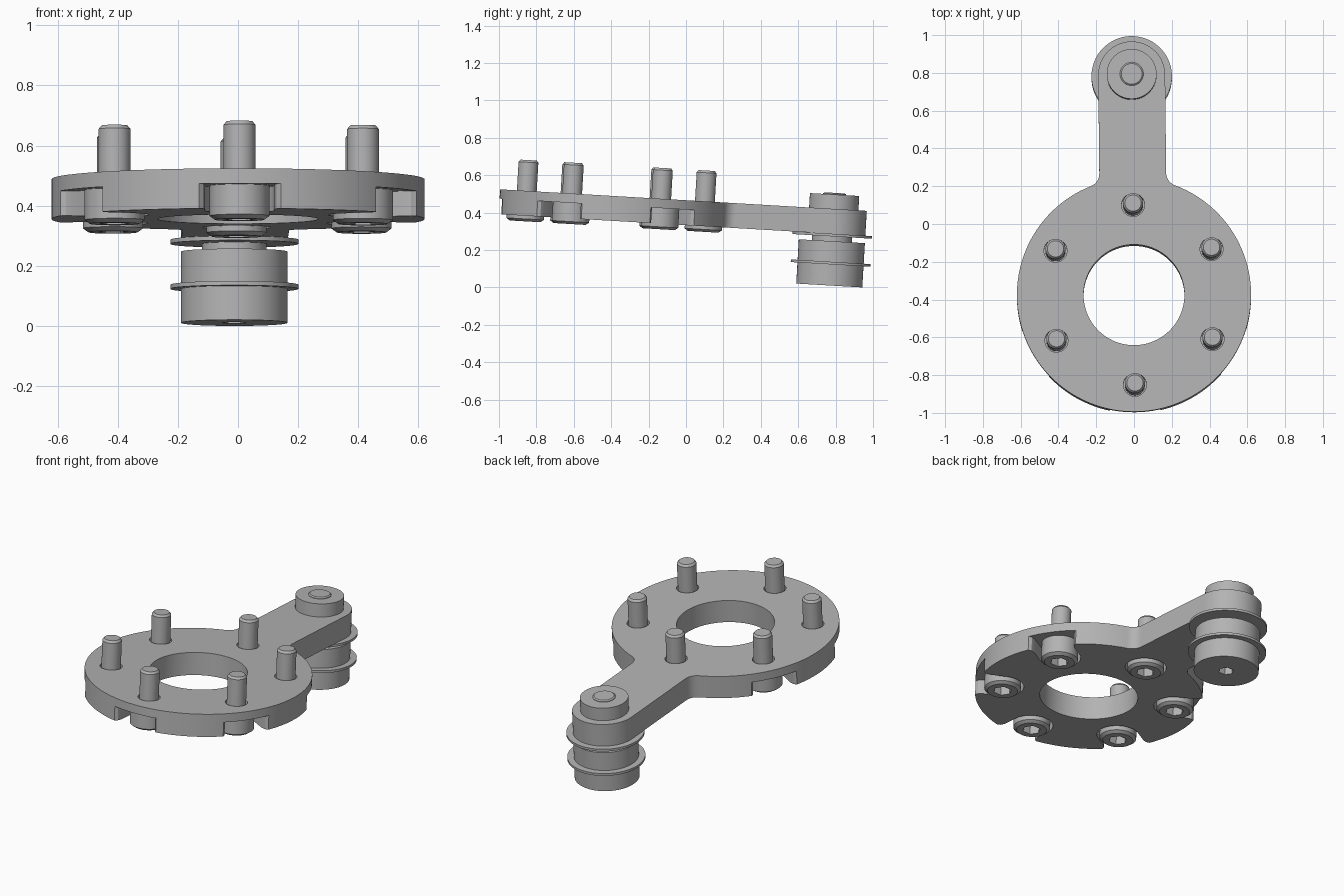
import bpy, bmesh
from math import sin, cos, pi, radians, sqrt, atan2
from mathutils import Matrix, Vector

if "Cube" in bpy.data.objects:
    bpy.data.objects.remove(bpy.data.objects["Cube"], do_unlink=True)

steel = bpy.data.materials.new("grey steel")
steel.use_nodes = True
GREY = (0.45, 0.45, 0.45, 1)
steel.diffuse_color = GREY
steel.node_tree.nodes["Principled BSDF"].inputs["Base Color"].default_value = GREY

# Whole assembly leans slightly; z = 0 in part space is the plate's top face
PLACE = (Matrix.Translation((0, -0.375, 0.488))
         @ Matrix.Rotation(radians(-3.36), 4, 'X')
         @ Matrix.Rotation(radians(0.6), 4, 'Z'))
RING, HOLE, BOLT_RING = 0.62, 0.267, 0.477
ARM_Y, ARM_HALF, FILLET = 1.167, 0.177, 0.07
THICK, POCKET_TOP = 0.133, -0.05


def make(name, bm):
    bmesh.ops.recalc_face_normals(bm, faces=bm.faces)
    mesh = bpy.data.meshes.new(name)
    bm.to_mesh(mesh)
    bm.free()
    mesh.materials.append(steel)
    obj = bpy.data.objects.new(name, mesh)
    bpy.context.collection.objects.link(obj)
    return obj


def prism(name, outline, bottom, top):
    bm = bmesh.new()
    face = bm.faces.new([bm.verts.new((x, y, bottom)) for x, y in outline])
    up = bmesh.ops.extrude_face_region(bm, geom=[face])["geom"]
    verts = [v for v in up if isinstance(v, bmesh.types.BMVert)]
    bmesh.ops.translate(bm, verts=verts, vec=(0, 0, top - bottom))
    return make(name, bm)


def lathe(name, profile, at=(0, 0), sides=64):
    """Turn (radius, height) points into a closed solid."""
    bm = bmesh.new()
    rings = [[bm.verts.new((at[0] + x, at[1] + y, z)) for x, y in arc(0, 0, r, 0, 2 * pi, sides)[:-1]]
             for r, z in profile]
    for a, b in zip(rings, rings[1:]):
        for i in range(sides):
            j = (i + 1) % sides
            bm.faces.new((a[i], a[j], b[j], b[i]))
    bm.faces.new(rings[0])
    bm.faces.new(rings[-1])
    return make(name, bm)


def arc(cx, cy, r, start, end, steps):
    return [(cx + r * cos(start + (end - start) * i / steps),
             cy + r * sin(start + (end - start) * i / steps)) for i in range(steps + 1)]


def cut(obj, cutter):
    cutter.hide_render = True
    mod = obj.modifiers.new("cut", 'BOOLEAN')
    mod.operation, mod.solver, mod.object = 'DIFFERENCE', 'EXACT', cutter
    bpy.context.view_layer.objects.active = obj
    bpy.ops.object.modifier_apply(modifier=mod.name)
    bpy.data.objects.remove(cutter, do_unlink=True)


def finish(obj):
    obj.data.transform(PLACE)
    bpy.ops.object.select_all(action='DESELECT')
    obj.select_set(True)
    bpy.context.view_layer.objects.active = obj
    bpy.ops.object.shade_smooth_by_angle(angle=radians(25))


# Plate outline: ring, blended into an arm with a round end
fx = ARM_HALF + FILLET
fy = sqrt((RING + FILLET) ** 2 - fx ** 2)
a = atan2(fy, fx)
outline = (arc(0, 0, RING, pi - a, 2 * pi + a, 110)
           + arc(fx, fy, FILLET, a + pi, pi, 10)[1:]
           + arc(0, ARM_Y, ARM_HALF, 0, pi, 32)
           + arc(-fx, fy, FILLET, 0, -a, 10)[:-1])
plate = prism("mounting_plate", outline, -THICK, 0)
cut(plate, lathe("centre_cutter", [(HOLE, -0.3), (HOLE, 0.1)], sides=96))

# Bolts, with clearance holes and head pockets open to the rim
for i in range(6):
    angle = radians(90 + 60 * i)
    at = (BOLT_RING * cos(angle), BOLT_RING * sin(angle))
    cut(plate, lathe("hole_cutter", [(0.061, -0.3), (0.061, 0.1)], at, 40))
    if i == 0:
        cut(plate, lathe("pocket_cutter", [(0.112, -0.3), (0.112, POCKET_TOP)], at))
    else:
        slot = arc(0, 0, 0.115, pi / 2, 3 * pi / 2, 24)
        slot += [(0.09, -0.115), (0.115, -0.122), (0.135, -0.145), (0.25, -0.145)]
        slot += [(0.25, 0.145), (0.135, 0.145), (0.115, 0.122), (0.09, 0.115)]
        pocket = prism("pocket_cutter", slot, -0.3, POCKET_TOP)
        pocket.data.transform(Matrix.Translation((*at, 0)) @ Matrix.Rotation(angle, 4, 'Z'))
        cut(plate, pocket)
    bolt = lathe(f"bolt_{i + 1}", [(0.082, -0.163), (0.1, -0.15), (0.1, POCKET_TOP),
                                   (0.053, POCKET_TOP), (0.053, 0.153), (0.043, 0.165)], at, 48)
    cut(bolt, lathe("socket_cutter", [(0.05, -0.3), (0.05, -0.11)], at, 6))
    finish(bolt)
finish(plate)

# Roller stack under the arm's end
hub = (0, ARM_Y)
upper_boss = lathe("upper_boss", [(0.132, 0), (0.132, 0.077)], hub)
axle_tip = lathe("axle_tip", [(0.062, 0.07), (0.062, 0.08), (0.055, 0.086)], hub, 40)
upper_flange = lathe("upper_flange", [(0.213, -0.147), (0.213, -0.133)], hub, 80)
neck = lathe("neck", [(0.107, -0.173), (0.107, -0.147)], hub)
upper_roller = lathe("upper_roller", [(0.177, -0.283), (0.177, -0.173)], hub, 80)
lower_flange = lathe("lower_flange", [(0.213, -0.297), (0.213, -0.283)], hub, 80)
lower_roller = lathe("lower_roller", [(0.177, -0.41), (0.177, -0.297)], hub, 80)
cut(lower_roller, lathe("socket_cutter", [(0.042, -0.5), (0.042, -0.35)], hub, 6))
for part in (upper_boss, axle_tip, upper_flange, neck, upper_roller, lower_flange, lower_roller):
    finish(part)
